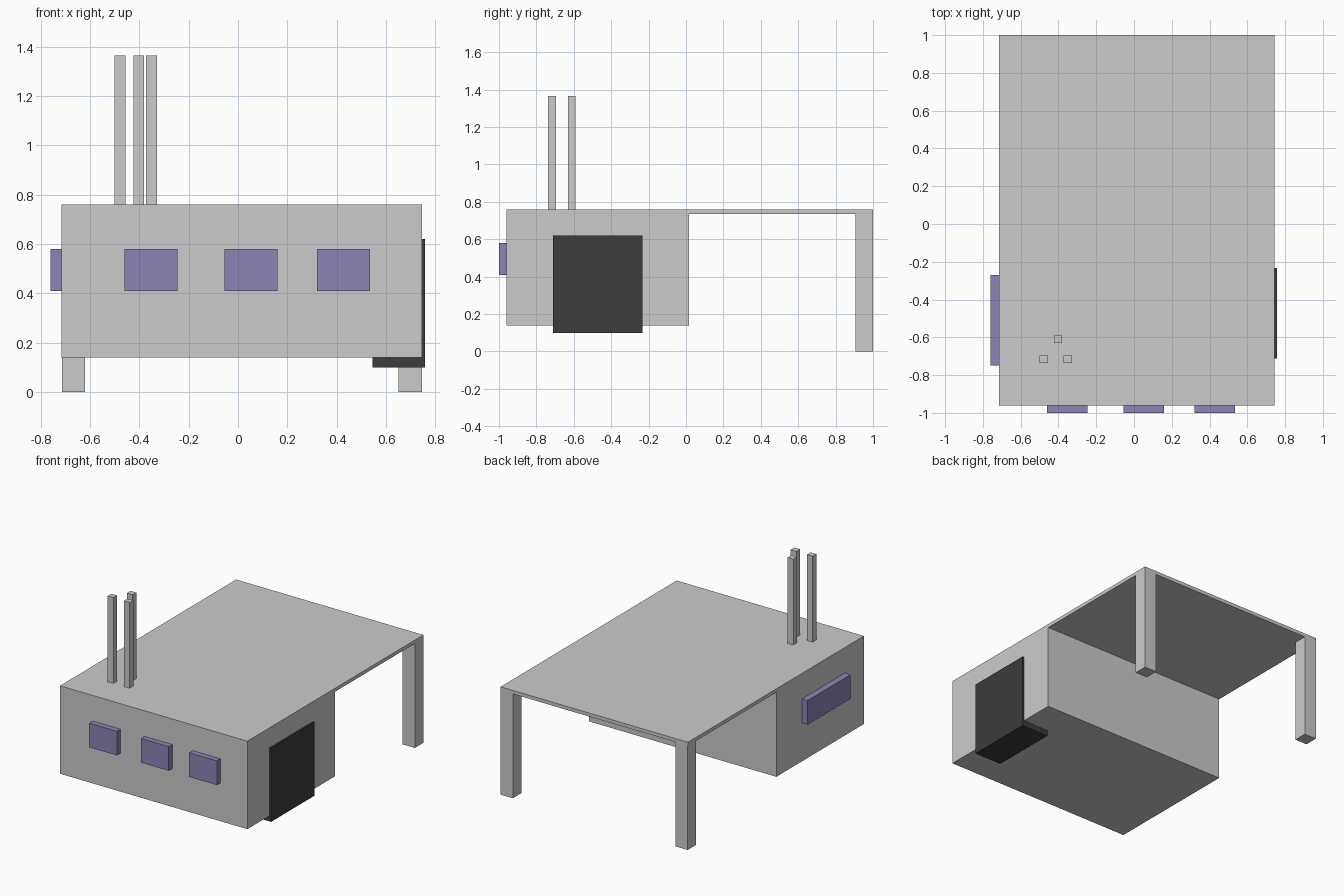
import bpy

if "Cube" in bpy.data.objects:
    bpy.data.objects.remove(bpy.data.objects["Cube"])


def material(name, rgb):
    m = bpy.data.materials.new(name)
    m.diffuse_color = (*rgb, 1)
    m.use_nodes = True
    m.node_tree.nodes["Principled BSDF"].inputs["Base Color"].default_value = m.diffuse_color
    return m


def box(name, x, y, z, mat=None):
    """Box spanning the (min, max) pairs x, y and z."""
    bpy.ops.mesh.primitive_cube_add(size=1)
    ob = bpy.context.object
    ob.name = name
    for v in ob.data.vertices:
        v.co = [a + (b - a) * (c + 0.5) for (a, b), c in zip((x, y, z), v.co)]
    if mat:
        ob.data.materials.append(mat)
    return ob


glass = material("purple_glass", (0.27, 0.23, 0.46))
black = material("black", (0.045, 0.045, 0.045))

LEFT, RIGHT = -0.715, 0.745
TOP, ROOF_Z = 0.76, 0.735

# Raised main block and the flat canopy behind it
box("main_block", (LEFT, RIGHT), (-0.96, 0.015), (0.14, TOP))
box("canopy_roof", (LEFT, RIGHT), (0.015, 1.0), (ROOF_Z, TOP))

# Two rear posts carrying the canopy
for side, x in (("left", (-0.713, -0.62)), ("right", (0.65, RIGHT))):
    box(f"rear_post_{side}", x, (0.905, 1.0), (0, ROOF_Z))

# Door block set into the right wall, dropping below the floor
box("door", (0.545, 0.757), (-0.712, -0.232), (0.10, 0.62), black)

# Three front windows and one long window on the left
for i, x in enumerate((-0.46, -0.055, 0.32)):
    box(f"front_window_{i + 1}", (x, x + 0.215), (-1.0, -0.92), (0.41, 0.58), glass)
box("left_window", (-0.759, -0.68), (-0.75, -0.27), (0.41, 0.58), glass)

# Chimney cluster
for i, (x, y) in enumerate(((-0.50, -0.737), (-0.373, -0.737), (-0.424, -0.631))):
    box(f"chimney_{i + 1}", (x, x + 0.044), (y, y + 0.041), (0.74, 1.365))
